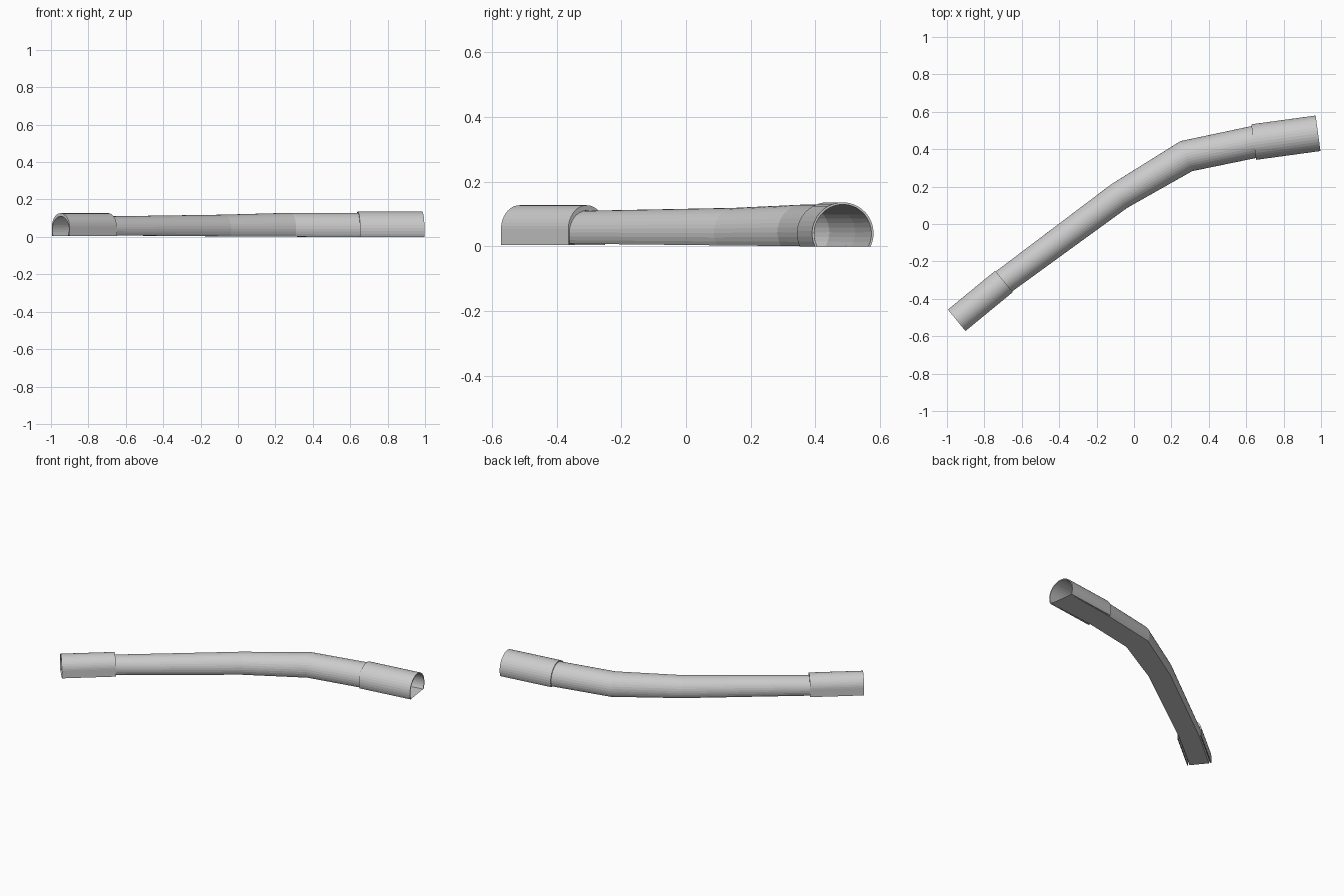
import bpy, bmesh, math
from mathutils import Vector

if "Cube" in bpy.data.objects:
    bpy.data.objects.remove(bpy.data.objects["Cube"])

SEG = 24  # facets over each arch


def arch(r, zc, zb, chord=0.9):
    """Horseshoe profile: circle arc that is cut off flat at the bottom zb."""
    a = math.asin(min(chord, (zc - zb) / r))
    pts = []
    for i in range(SEG + 1):
        t = -a + (math.pi + 2 * a) * i / SEG
        pts.append((r * math.cos(t), zc + r * math.sin(t)))
    return pts


def half_arch(r, zc, zb):
    """Semicircle on straight, vertical side walls."""
    pts = [(r * math.cos(math.pi * i / (SEG - 2)), zc + r * math.sin(math.pi * i / (SEG - 2)))
           for i in range(SEG - 1)]
    return [(r, zb)] + pts + [(-r, zb)]


def side_vectors(path):
    """Horizontal mitre vector at every path point."""
    p = [Vector(q) for q in path]
    dirs = [(p[i + 1] - p[i]).normalized() for i in range(len(p) - 1)]
    out = []
    for i in range(len(p)):
        d0, d1 = dirs[max(i - 1, 0)], dirs[min(i, len(dirs) - 1)]
        d = (d0 + d1).normalized()
        out.append(Vector((d.y, -d.x)) / d.dot(d1))
    return out


def add_ring(bm, centre, side, profile):
    return [bm.verts.new((centre[0] + side.x * u, centre[1] + side.y * u, z)) for u, z in profile]


def bridge(bm, a, b, closed):
    n = len(a)
    for i in range(n if closed else n - 1):
        j = (i + 1) % n
        bm.faces.new((a[i], a[j], b[j], b[i]))


def finish(bm, name):
    bmesh.ops.recalc_face_normals(bm, faces=bm.faces)
    mesh = bpy.data.meshes.new(name)
    bm.to_mesh(mesh)
    bm.free()
    obj = bpy.data.objects.new(name, mesh)
    bpy.context.collection.objects.link(obj)


def sleeve(name, path, outer, inner):
    """Arch shell with rim faces at both ends and along the feet."""
    bm = bmesh.new()
    loops = [add_ring(bm, c, s, outer + inner[::-1]) for c, s in zip(path, side_vectors(path))]
    bridge(bm, loops[0], loops[1], True)
    n = len(outer)
    for ring in loops:
        for i in range(n - 1):
            bm.faces.new((ring[i], ring[i + 1], ring[2 * n - 2 - i], ring[2 * n - 1 - i]))
    finish(bm, name)


# Tunnel tube with flat floor: x, y, radius, arc centre z, floor z
stations = [
    (-0.948, -0.515, 0.069, 0.040, 0.004),
    (-0.695, -0.307, 0.069, 0.041, 0.008),
    (-0.078, 0.150, 0.076, 0.043, 0.003),
    (0.280, 0.363, 0.085, 0.044, 0.001),
    (0.640, 0.438, 0.086, 0.043, 0.0),
    (0.984, 0.485, 0.089, 0.040, 0.0),
]
path = [s[:2] for s in stations]
bm = bmesh.new()
rings = [add_ring(bm, s[:2], v, arch(*s[2:])) for s, v in zip(stations, side_vectors(path))]
for a, b in zip(rings, rings[1:]):
    bridge(bm, a, b, True)
finish(bm, "tunnel_tube")

# Raised sleeve on the narrow end
sleeve("narrow_end_sleeve", path[:2], half_arch(0.074, 0.053, 0.004), half_arch(0.0695, 0.041, 0.004))

# Larger round sleeve on the wide end
sleeve("wide_end_sleeve", path[-2:], arch(0.096, 0.040, 0.0), arch(0.0895, 0.040, 0.0))
